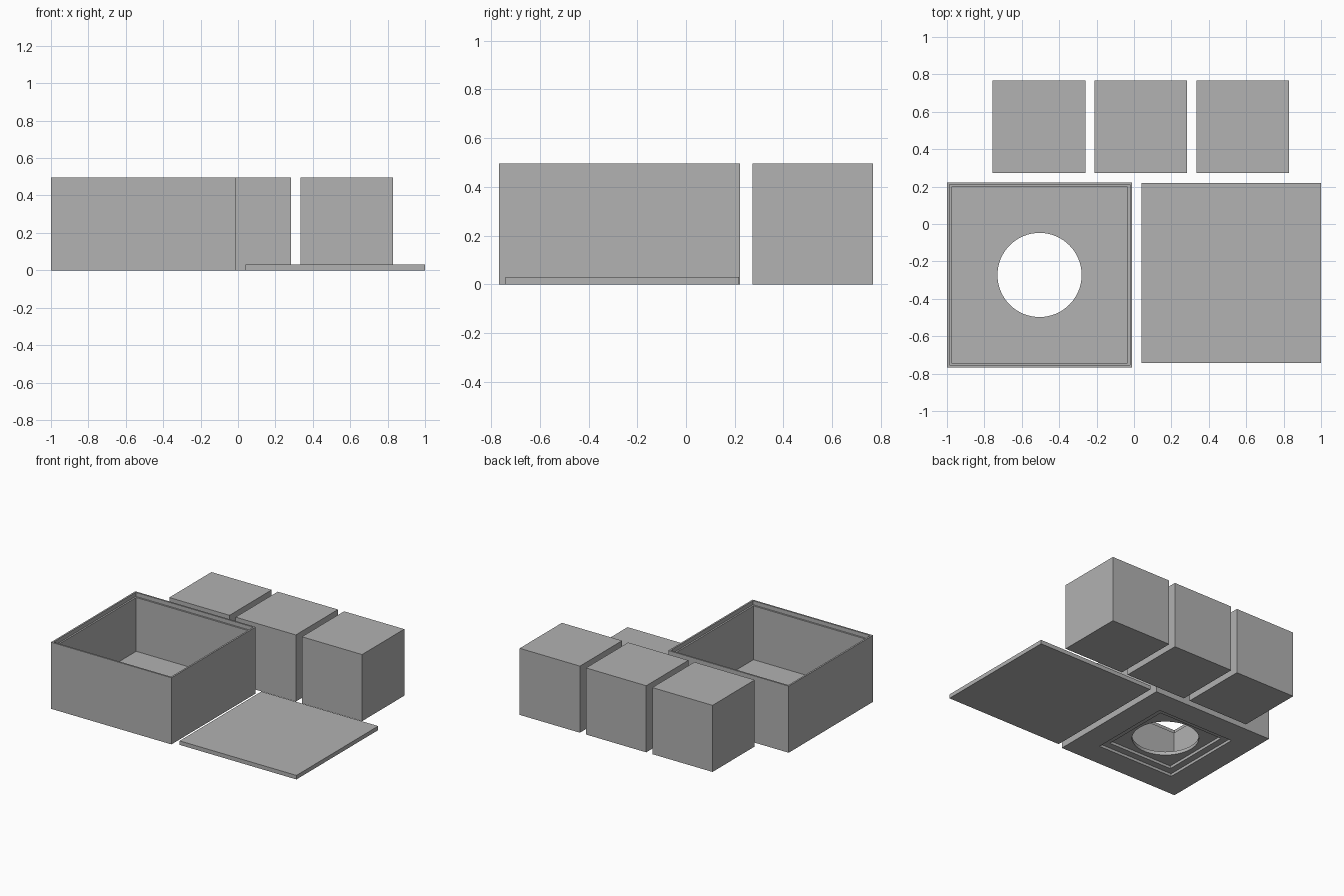
import bpy
import bmesh
from math import cos, sin, pi, radians

cube = bpy.data.objects.get("Cube")
if cube:
    bpy.data.objects.remove(cube, do_unlink=True)

grey = bpy.data.materials.new("plain_grey")
grey.use_nodes = True
colour = (0.445, 0.445, 0.445, 1)
grey.diffuse_color = colour
grey.node_tree.nodes["Principled BSDF"].inputs["Base Color"].default_value = colour

BLOCK = 0.495        # block edge and box height
BOX = 2 * BLOCK      # box width
GAP = 0.05
BOX_X, BOX_Y = -0.505, -0.2725
HOLE_R = 0.225
STEPS = 16           # hole segments per quarter turn


def finish(name, bm, location):
    """Turn a bmesh into a named, coloured object."""
    bmesh.ops.recalc_face_normals(bm, faces=bm.faces)
    mesh = bpy.data.meshes.new(name)
    bm.to_mesh(mesh)
    bm.free()
    mesh.materials.append(grey)
    obj = bpy.data.objects.new(name, mesh)
    obj.location = location
    bpy.context.collection.objects.link(obj)
    return obj


def slab(name, x, y, width, height):
    """Square block standing on the ground."""
    bm = bmesh.new()
    bmesh.ops.create_cube(bm, size=1)
    bmesh.ops.scale(bm, vec=(width, width, height), verts=bm.verts)
    return finish(name, bm, (x, y, height / 2))


def ring(bm, radius, z, count):
    """Ring of points whose first point lies on the diagonal."""
    angles = [pi / 4 + 2 * pi * i / count for i in range(count)]
    return [bm.verts.new((radius * cos(a), radius * sin(a), z)) for a in angles]


def bridge(bm, lower, upper):
    n = len(lower)
    for i in range(n):
        j = (i + 1) % n
        bm.faces.new((lower[i], lower[j], upper[j], upper[i]))


def pierced_floor(bm, square, circle):
    """Four faces filling the area between a square and a round hole."""
    for k in range(4):
        arc = [circle[(k * STEPS + i) % len(circle)] for i in range(STEPS + 1)]
        bm.faces.new([square[k]] + arc + [square[(k + 1) % 4]])


# Open box: section from the underside recess, round the rim, to the inner floor
section = [
    (0.265, 0.04), (0.265, 0.02), (0.315, 0.02), (0.315, 0),   # stepped recess
    (BOX / 2, 0), (BOX / 2, BLOCK),                            # outer wall
    (0.4825, BLOCK), (0.4825, BLOCK - 0.03),                   # lid rebate
    (0.47, BLOCK - 0.03), (0.47, 0.065),                       # cavity
]
bm = bmesh.new()
squares = [ring(bm, half * 2 ** 0.5, z, 4) for half, z in section]
for a, b in zip(squares, squares[1:]):
    bridge(bm, a, b)
hole_low = ring(bm, HOLE_R, section[0][1], 4 * STEPS)
hole_high = ring(bm, HOLE_R, section[-1][1], 4 * STEPS)
bridge(bm, hole_low, hole_high)
pierced_floor(bm, squares[0], hole_low)
pierced_floor(bm, squares[-1], hole_high)
box = finish("open_box", bm, (BOX_X, BOX_Y, 0))
bpy.ops.object.select_all(action="DESELECT")
box.select_set(True)
bpy.context.view_layer.objects.active = box
bpy.ops.object.shade_smooth_by_angle(angle=radians(30))

# Flat lid lying beside the box
slab("lid", 0.52, -0.262, 0.96, 0.03)

# Row of three blocks behind
for i, side in enumerate(("right", "middle", "left")):
    slab(side + "_block", 0.037 + (i - 1) * (BLOCK + GAP), 0.52, BLOCK, BLOCK)
